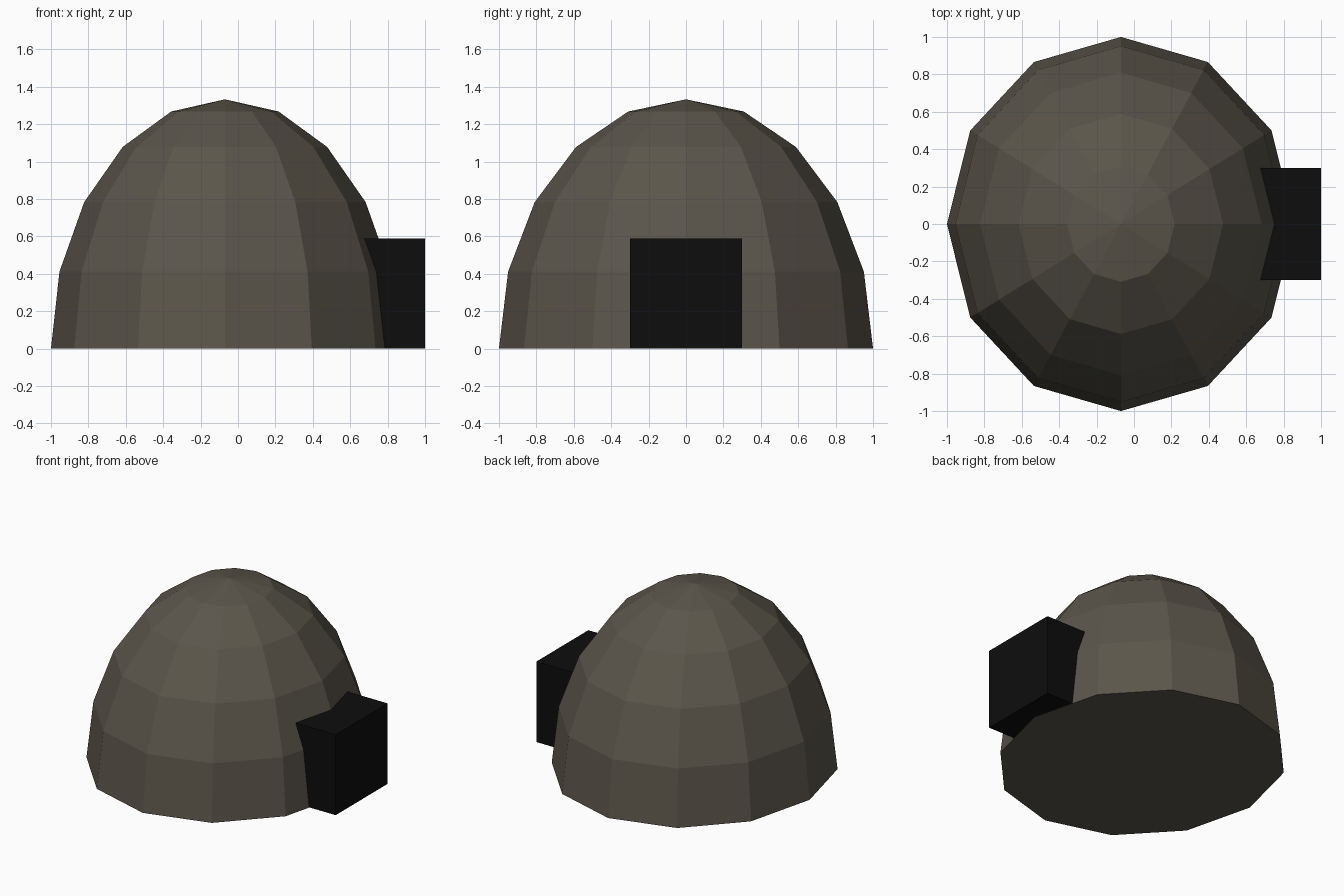
import bpy, bmesh, math

if "Cube" in bpy.data.objects:
    bpy.data.objects.remove(bpy.data.objects["Cube"])

SIDES, RINGS = 12, 5
CX, RX, RY, H = -0.07, 0.93, 1.0, 1.333


def material(name, rgb):
    m = bpy.data.materials.new(name)
    m.diffuse_color = (*rgb, 1)
    m.use_nodes = True
    m.node_tree.nodes["Principled BSDF"].inputs["Base Color"].default_value = m.diffuse_color
    return m


def add_object(name, bm, mat):
    bmesh.ops.recalc_face_normals(bm, faces=bm.faces)
    me = bpy.data.meshes.new(name)
    bm.to_mesh(me)
    bm.free()
    me.materials.append(mat)
    ob = bpy.data.objects.new(name, me)
    bpy.context.collection.objects.link(ob)
    return ob


hide = material("dark brown", (0.105, 0.092, 0.070))
black = material("black", (0.004, 0.004, 0.004))

# Faceted dome: stacked rings, pointed top, closed base
bm = bmesh.new()
rings = []
for i in range(RINGS):
    a = math.radians(90 * i / RINGS)
    rings.append([bm.verts.new((CX + RX * math.cos(a) * math.cos(2 * math.pi * k / SIDES),
                                RY * math.cos(a) * math.sin(2 * math.pi * k / SIDES),
                                H * math.sin(a))) for k in range(SIDES)])
top = bm.verts.new((CX, 0, H))
bm.faces.new(rings[0])
for k in range(SIDES):
    n = (k + 1) % SIDES
    for lo, hi in zip(rings, rings[1:]):
        bm.faces.new((lo[k], lo[n], hi[n], hi[k]))
    bm.faces.new((rings[-1][k], rings[-1][n], top))
add_object("dome", bm, hide)

# Black doorway block pushed into the dome wall
bm = bmesh.new()
bmesh.ops.create_cube(bm, size=1)
x0, x1, z0, z1 = 0.5, 1.0, 0.002, 0.59
for v in bm.verts:
    v.co = (x1 if v.co.x > 0 else x0, 0.6 * v.co.y, z1 if v.co.z > 0 else z0)
add_object("doorway", bm, black)
